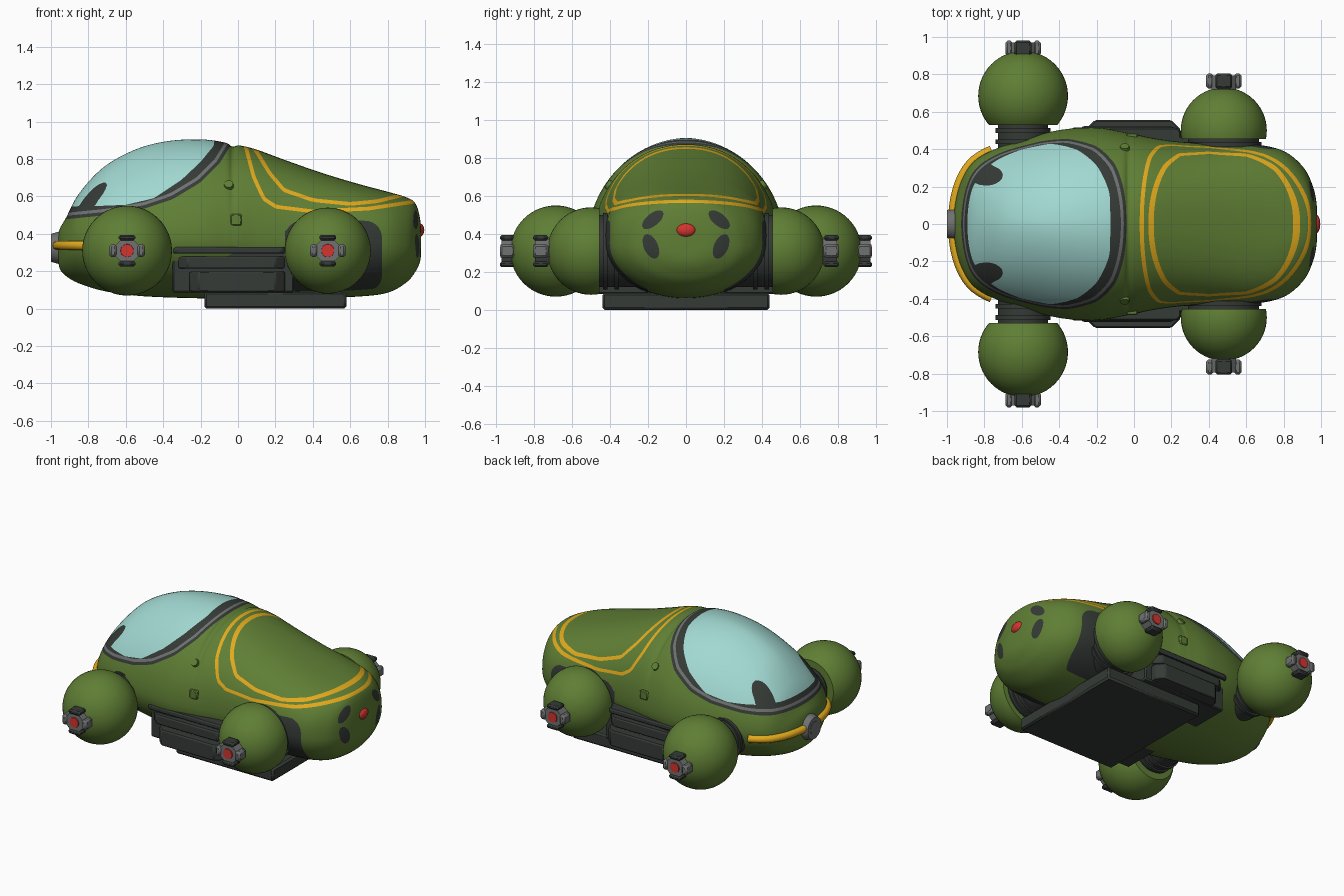
import bpy, bmesh, math
from mathutils import Matrix, Vector

if "Cube" in bpy.data.objects:
    bpy.data.objects.remove(bpy.data.objects["Cube"])

COL = {"green": (.115, .21, .035), "glass_blue": (.36, .69, .64), "charcoal": (.036, .043, .038),
       "yellow": (.76, .40, .012), "grey": (.16, .165, .165), "red": (.65, .035, .028)}
MATS = {}
for k, c in COL.items():
    MATS[k] = bpy.data.materials.new(k)
    MATS[k].diffuse_color = (*c, 1)
KEYS = list(COL)


def finish(bm, name, mat=None, angle=35):
    bmesh.ops.recalc_face_normals(bm, faces=bm.faces)
    me = bpy.data.meshes.new(name)
    bm.to_mesh(me)
    bm.free()
    for k in ([mat] if mat else KEYS):
        me.materials.append(MATS[k])
    for p in me.polygons:
        p.use_smooth = True
    me.set_sharp_from_angle(angle=math.radians(angle))
    ob = bpy.data.objects.new(name, me)
    bpy.context.collection.objects.link(ob)
    return ob


def prism(name, pts, z0, z1, mat, bevel=.008):
    bm = bmesh.new()
    f = bm.faces.new([bm.verts.new((x, y, z0)) for x, y in pts])
    r = bmesh.ops.extrude_face_region(bm, geom=[f])
    for v in r["geom"]:
        if isinstance(v, bmesh.types.BMVert):
            v.co.z = z1
    ob = finish(bm, name, mat)
    m = ob.modifiers.new("bevel", "BEVEL")
    m.width, m.segments = bevel, 1
    return ob


def box(name, x0, x1, y0, y1, z0, z1, mat, bevel=.008):
    return prism(name, [(x0, y0), (x1, y0), (x1, y1), (x0, y1)], z0, z1, mat, bevel)


def cyl(name, c, axis, r1, r2, depth, mat, segs=32):
    bm = bmesh.new()
    rot = Vector((0, 0, 1)).rotation_difference(Vector(axis)).to_matrix().to_4x4()
    bmesh.ops.create_cone(bm, cap_ends=True, segments=segs, radius1=r1, radius2=r2, depth=depth,
                          matrix=Matrix.Translation(c) @ rot @ Matrix.Rotation(math.pi / segs, 4, 'Z'))
    return finish(bm, name, mat)


# --- hull control rings: x, half width, top z, widest z, bottom z, upper exponent
ROWS = [(-.965, 0, .34, .33, .32, 2), (-.955, .12, .42, .33, .22, 2), (-.92, .24, .485, .34, .175, 2),
        (-.85, .34, .615, .36, .135, 1.9), (-.72, .41, .755, .37, .095, 1.8), (-.55, .465, .85, .38, .07, 1.75),
        (-.38, .505, .895, .38, .06, 1.8), (-.2, .515, .905, .38, .055, 1.9), (-.07, .495, .888, .38, .05, 2),
        (-.03, .487, .866, .38, .05, 2), (.01, .48, .872, .38, .05, 2.05), (.1, .46, .85, .38, .05, 2.2),
        (.25, .44, .795, .38, .055, 2.3), (.45, .43, .725, .37, .06, 2.4), (.65, .425, .665, .36, .065, 2.5),
        (.8, .39, .625, .35, .085, 2.5), (.9, .31, .595, .34, .14, 2.4), (.95, .22, .56, .34, .2, 2.3),
        (.975, .12, .47, .34, .26, 2), (.98, 0, .36, .35, .34, 2)]


def ring(t):
    i = min(int(t), len(ROWS) - 2)
    u = t - i
    a, b, c, d = (ROWS[max(0, min(len(ROWS) - 1, i + k))] for k in (-1, 0, 1, 2))
    return [q + .5 * u * (r - p + u * (2 * p - 5 * q + 4 * r - s + u * (3 * (q - r) + s - p)))
            for p, q, r, s in zip(a, b, c, d)]


def ring_at(x):
    return min((ring(i / 20) for i in range((len(ROWS) - 1) * 20)), key=lambda r: abs(r[0] - x))


def side_y(x, z):
    _, w, zt, zc, zb, n = ring_at(x)
    return w * (1 - min(1, (z - zc) / (zt - zc)) ** n) ** (1 / n)


NS, SUB = 96, 7
bm = bmesh.new()
rings = []
for i in range(1, (len(ROWS) - 1) * SUB):
    x, w, zt, zc, zb, n = ring(i / SUB)
    vs = []
    for j in range(NS):
        a = 2 * math.pi * j / NS
        e = 2 / n if a < math.pi else 1
        c, s = math.cos(a), math.sin(a)
        h = zt - zc if s > 0 else zc - zb
        vs.append(bm.verts.new((x, math.copysign(abs(c) ** e, c) * w, zc + h * math.copysign(abs(s) ** e, s))))
    rings.append(vs)
for a, b in zip(rings, rings[1:]):
    for j in range(NS):
        k = (j + 1) % NS
        bm.faces.new((a[j], a[k], b[k], b[j]))
bm.faces.new(rings[0])
bm.faces.new(rings[-1])


# --- paint regions: signed fields, hull is cut along their zero lines
def line_field(pts):
    def f(p):
        best, above = 9, False
        for (x0, z0), (x1, z1) in zip(pts, pts[1:]):
            dx, dz = x1 - x0, z1 - z0
            t = ((p.x - x0) * dx + (p.z - z0) * dz) / (dx * dx + dz * dz)
            t = max(0, min(1, t))
            best = min(best, math.hypot(p.x - x0 - t * dx, p.z - z0 - t * dz))
            if x0 <= p.x < x1:
                above = p.z > z0 + dz * (p.x - x0) / dx
        return best if above else -best
    return f


def ellipse(p, y, z, ry, rz, tilt):
    a, b = abs(p.y) - y, p.z - z
    a += b * tilt
    return 1 - (a / ry) ** 2 - (b / rz) ** 2 if p.x > .8 else -1


frame = line_field([(-1.2, .47), (-.92, .478), (-.7, .5), (-.5, .535), (-.35, .585), (-.2, .675),
                    (-.1, .775), (-.035, .88), (0, 1.1), (1.2, 1.1)])
pane = line_field([(-1.2, .54), (-.9, .545), (-.72, .55), (-.6, .555), (-.45, .59), (-.3, .69), (-.2, .785),
                   (-.13, .87), (-.1, 1.1), (1.2, 1.1)])
outer = line_field([(-1.2, 1.3), (0, 1.2), (.03, .87), (.075, .7), (.13, .58), (.2, .535), (.4, .51),
                    (.7, .525), (.93, .56), (1.2, .61)])
inner = line_field([(-1.2, 1.3), (.03, 1.2), (.075, .86), (.16, .72), (.24, .625), (.4, .57),
                    (.6, .55), (.75, .565), (.88, .598), (1.2, .66)])


def glass(p):
    return min(pane(p), .06 * (((p.x + .79) / .09) ** 2 + ((abs(p.y) - .26) / .055) ** 2 - 1))


def well(p):
    dx, dz = abs(p.x - .51) - .17, abs(p.z - .28) - .1
    d = .09 - math.hypot(max(dx, 0), max(dz, 0))
    return min(d, abs(p.y) - .2)


FIELDS = [frame, lambda p: frame(p) - .018, lambda p: frame(p) - .034, glass, outer, lambda p: outer(p) - .02,
          inner, lambda p: inner(p) - .02, well, lambda p: ellipse(p, .175, .475, .045, .05, .7),
          lambda p: ellipse(p, .185, .335, .04, .065, -.3)]
for f in FIELDS:
    d = {v: f(v.co) for v in bm.verts}
    new = set()
    for e in list(bm.edges):
        a, b = e.verts
        if d[a] * d[b] < 0:
            new.add(bmesh.utils.edge_split(e, a, d[a] / (d[a] - d[b]))[1])
    for face in list({fc for v in new for fc in v.link_faces}):
        vs = [v for v in face.verts if v in new]
        if len(vs) == 2 and not any(vs[1] in e.verts for e in vs[0].link_edges):
            bmesh.utils.face_split(face, vs[0], vs[1])
for fc in bm.faces:
    v = [f(fc.calc_center_median()) > 0 for f in FIELDS]
    m = "green"
    if v[0]:
        m = "glass_blue" if v[3] else "grey" if v[1] and not v[2] else "charcoal"
    elif (v[4] and not v[5]) or (v[6] and not v[7]):
        m = "yellow"
    elif v[8] or v[9] or v[10]:
        m = "charcoal"
    fc.material_index = KEYS.index(m)
finish(bm, "hull", angle=50)

# --- nose: yellow bumper strip and round lamp; red tail lamp
cu = bpy.data.curves.new("bumper", "CURVE")
cu.dimensions, cu.bevel_depth, cu.bevel_resolution, cu.use_fill_caps = "3D", .026, 3, True
half = [(r[0] - .004, r[1]) for r in (ring(.5 + i * .25) for i in range(14)) if r[0] < -.75]
path = [(x, -y) for x, y in reversed(half)] + half
sp = cu.splines.new("POLY")
sp.points.add(len(path) - 1)
for pt, (x, y) in zip(sp.points, path):
    pt.co = (x, y, .338, 1)
cu.materials.append(MATS["yellow"])
bpy.context.collection.objects.link(bpy.data.objects.new("bumper", cu))
cyl("nose_lamp", (-.965, 0, .325), (-1, 0, 0), .095, .075, .07, "grey")
cyl("nose_lamp_face", (-.999, 0, .325), (-1, 0, 0), .05, .045, .004, "grey")
bm = bmesh.new()
bmesh.ops.create_uvsphere(bm, u_segments=24, v_segments=12, radius=1,
                          matrix=Matrix.Translation((.97, 0, .42)) @ Matrix.Diagonal((.026, .052, .036, 1)))
finish(bm, "tail_lamp", "red")

# --- underside: belly plate, chassis block and stepped side skirts
box("belly_plate", -.18, .58, -.44, .44, 0, .09, "charcoal", .012)
box("chassis", -.35, .3, -.47, .47, .085, .33, "charcoal")
for s in (-1, 1):
    def plan(x0, x1, y, c=.05):
        return [(x0, s * .3), (x1, s * .3), (x1, s * (y - c)), (x1 - c, s * y), (x0 + c, s * y), (x0, s * (y - c))]
    prism("skirt_low", plan(-.26, .25, .555), .09, .2, "charcoal")
    prism("skirt_mid", plan(-.32, .25, .525), .215, .28, "charcoal")
    prism("skirt_top", plan(-.35, .25, .515, .02), .295, .33, "charcoal")
    # side button and hatch
    y = side_y(-.05, .66)
    cyl("side_button", (-.05, s * y, .66), (0, s * .8, .6), .028, .024, .024, "green", 16)
    y = side_y(-.01, .475)
    box("side_hatch", -.04, .02, s * (y - .03), s * (y + .012), .445, .505, "green", .006)

    # --- wheel pods: truncated ball, axle and hub
    for name, x, cy, r, cut, hub_end, ax_r in (("front", -.593, .685, .24, .53, .98, .135),
                                              ("rear", .48, .5, .23, .455, .805, .19)):
        bm = bmesh.new()
        bmesh.ops.create_uvsphere(bm, u_segments=48, v_segments=28, radius=r,
                                  matrix=Matrix.Translation((x, s * cy, .31)) @ Matrix.Rotation(math.pi / 2, 4, 'X'))
        bmesh.ops.bisect_plane(bm, geom=bm.verts[:] + bm.edges[:] + bm.faces[:], plane_co=(0, s * cut, 0),
                               plane_no=(0, s, 0), clear_inner=True)
        bmesh.ops.holes_fill(bm, edges=[e for e in bm.edges if e.is_boundary])
        finish(bm, name + "_wheel_ball", "green")
        cyl(name + "_axle", (x, s * (cut - .1), .31), (0, s, 0), ax_r, ax_r, .22, "charcoal")
        for k in range(2):
            cyl(name + "_axle_rib", (x, s * (cut - .03 - .06 * k), .31), (0, s, 0), ax_r + .012, ax_r + .012,
                .025, "charcoal")
        y0 = hub_end - .1
        cyl(name + "_hub", (x, s * (y0 + .045), .31), (0, s, 0), .07, .07, .09, "grey", 8)
        for k in (-1, 1):
            xa, xb = sorted((x + k * .055, x + k * .095))
            box(name + "_hub_lug", xa, xb, s * (y0 + .02), s * hub_end, .275, .345, "grey", .012)
            za, zb = sorted((.31 + k * .055, .31 + k * .085))
            box(name + "_hub_clamp", x - .045, x + .045, s * (y0 + .02), s * hub_end, za, zb, "charcoal", .01)
        cyl(name + "_hub_light", (x, s * (hub_end - .018), .31), (0, s, 0), .038, .034, .03, "red", 20)

for m in bpy.data.materials:
    if m.users and not m.is_grease_pencil:
        m.use_nodes = True
        m.node_tree.nodes["Principled BSDF"].inputs["Base Color"].default_value = m.diffuse_color
